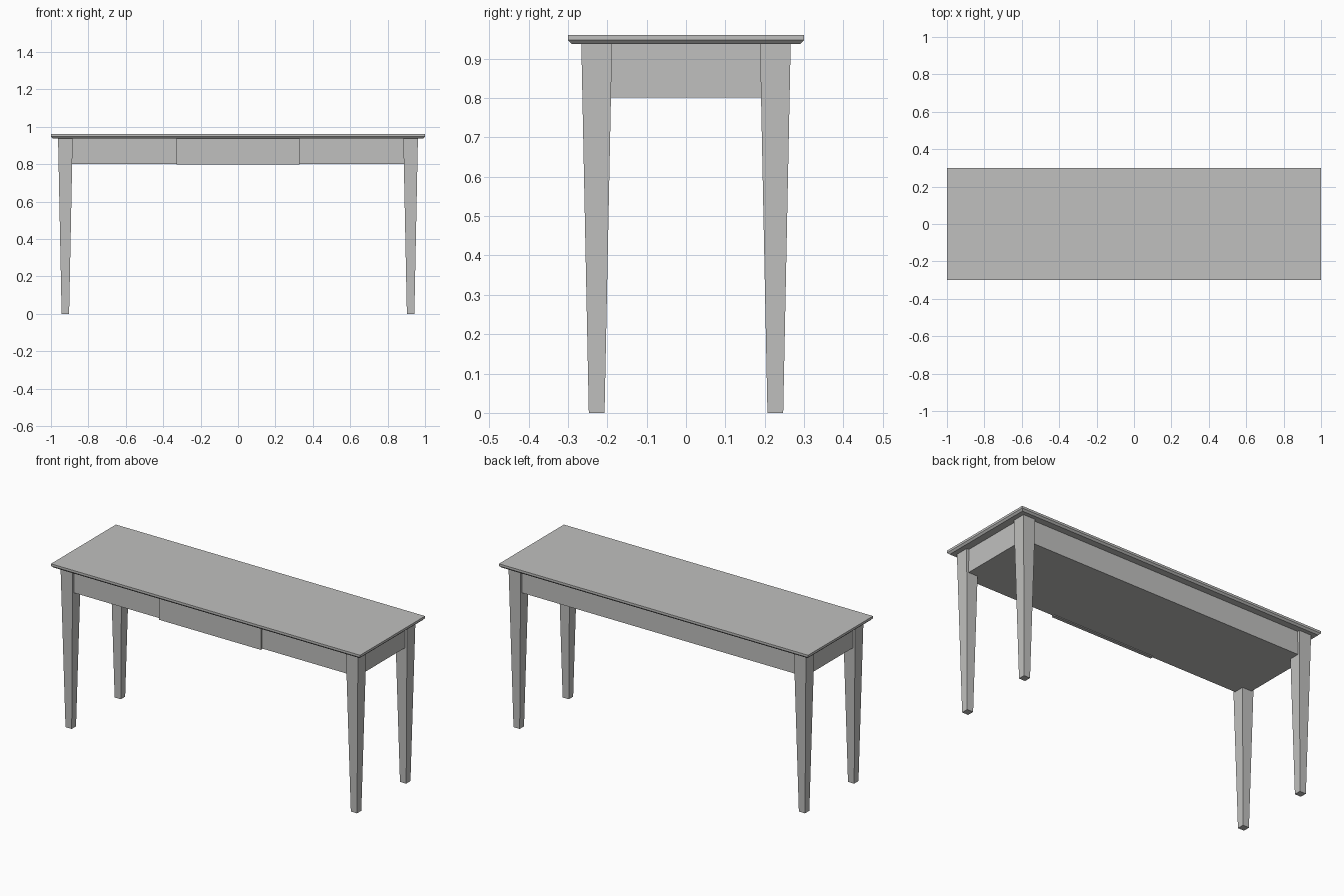
import bpy
import bmesh

if "Cube" in bpy.data.objects:
    bpy.data.objects.remove(bpy.data.objects["Cube"])

grey = bpy.data.materials.new("plain grey")
grey.diffuse_color = (0.53, 0.53, 0.52, 1.0)
grey.use_nodes = True
grey.node_tree.nodes["Principled BSDF"].inputs["Base Color"].default_value = grey.diffuse_color


def loft(name, sections):
    """Solid through stacked rectangles: (z, centre x, centre y, half x, half y)."""
    bm = bmesh.new()
    rings = []
    for z, cx, cy, hx, hy in sections:
        rings.append([bm.verts.new((cx + sx * hx, cy + sy * hy, z))
                      for sx, sy in ((-1, -1), (1, -1), (1, 1), (-1, 1))])
    bm.faces.new(rings[0][::-1])
    bm.faces.new(rings[-1])
    for low, high in zip(rings, rings[1:]):
        for i in range(4):
            j = (i + 1) % 4
            bm.faces.new((low[i], low[j], high[j], high[i]))
    mesh = bpy.data.meshes.new(name)
    bm.to_mesh(mesh)
    bm.free()
    mesh.materials.append(grey)
    obj = bpy.data.objects.new(name, mesh)
    bpy.context.collection.objects.link(obj)
    return obj


UNDER = 0.937  # underside of the top

# Table top with an undercut edge
loft("table_top", [(UNDER, 0, 0, 0.99, 0.29),
                   (0.947, 0, 0, 1.0, 0.30),
                   (0.96, 0, 0, 1.0, 0.30)])

# Closed apron box, set back slightly from the leg faces
loft("apron", [(0.802, 0, 0, 0.947, 0.251), (UNDER, 0, 0, 0.947, 0.251)])

# Drawer front, slightly proud of the apron
loft("drawer_front", [(0.797, 0, -0.25, 0.33, 0.01),
                      (UNDER, 0, -0.25, 0.33, 0.01)])

# Four tapered legs
for side, sx in (("left", -1), ("right", 1)):
    for end, sy in (("front", -1), ("back", 1)):
        x, y = sx * 0.923, sy * 0.227
        loft(f"{end}_{side}_leg", [(0, x, y, 0.02, 0.02),
                                   (UNDER, x, y, 0.039, 0.039)])
